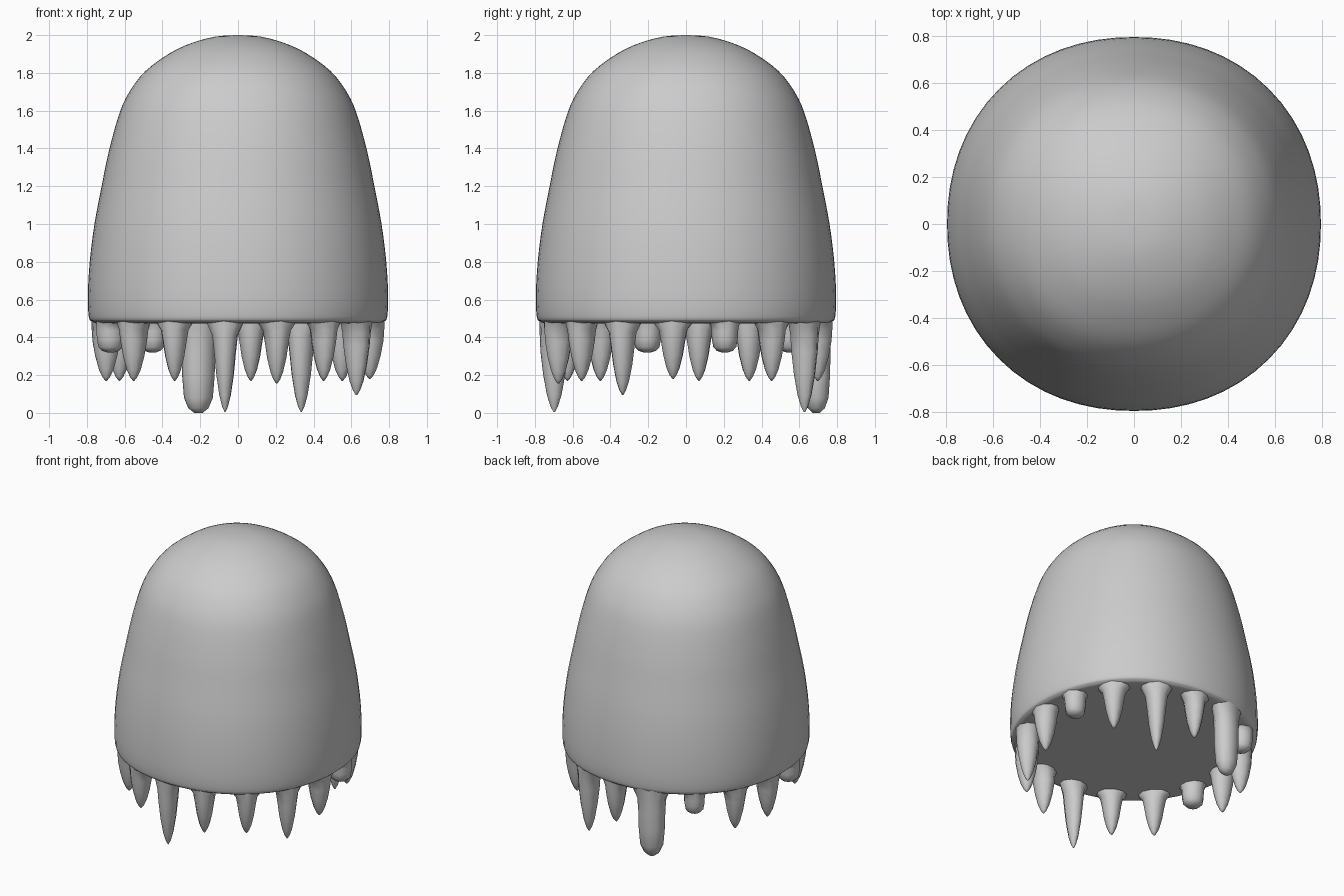
import bpy, bmesh, math
from mathutils import Vector

if "Cube" in bpy.data.objects:
    bpy.data.objects.remove(bpy.data.objects["Cube"])


def squarish(a):
    # slightly squared circle, as from a rounded cube
    n = 2.13
    return (abs(math.cos(a)) ** n + abs(math.sin(a)) ** n) ** (-1 / n)


def make_object(name, rings, smooth_angle):
    # skin a stack of rings and close both ends
    bm = bmesh.new()
    loops = [[bm.verts.new(p) for p in ring] for ring in rings]
    n = len(loops[0])
    for a, b in zip(loops, loops[1:]):
        for i in range(n):
            j = (i + 1) % n
            bm.faces.new((a[i], a[j], b[j], b[i]))
    bm.faces.new(loops[0])
    bm.faces.new(loops[-1])
    bmesh.ops.recalc_face_normals(bm, faces=bm.faces)
    me = bpy.data.meshes.new(name)
    bm.to_mesh(me)
    bm.free()
    ob = bpy.data.objects.new(name, me)
    bpy.context.collection.objects.link(ob)
    bpy.ops.object.select_all(action='DESELECT')
    ob.select_set(True)
    bpy.context.view_layer.objects.active = ob
    bpy.ops.object.shade_smooth_by_angle(angle=math.radians(smooth_angle))
    return ob


def spline(pts, steps):
    # Catmull-Rom through the profile points
    pts = [Vector(p) for p in pts]
    ext = [2 * pts[0] - pts[1]] + pts + [2 * pts[-1] - pts[-2]]
    out = []
    for p0, p1, p2, p3 in zip(ext, ext[1:], ext[2:], ext[3:]):
        for s in range(steps):
            t = s / steps
            out.append(0.5 * (2 * p1 + (p2 - p0) * t
                              + (2 * p0 - 5 * p1 + 4 * p2 - p3) * t * t
                              + (3 * p1 - p0 - 3 * p2 + p3) * t ** 3))
    return out + [pts[-1]]


# Domed body with a flat underside
profile = [(0.01, 2.0), (0.12, 1.992), (0.24, 1.96), (0.36, 1.905),
           (0.49, 1.81), (0.575, 1.7), (0.63, 1.58), (0.685, 1.38),
           (0.722, 1.2), (0.76, 1.0), (0.785, 0.8), (0.795, 0.62),
           (0.79, 0.51), (0.775, 0.485), (0.74, 0.475), (0.6, 0.475)]
SEG = 64
angles = [2 * math.pi * i / SEG for i in range(SEG)]
make_object("body", [[(r * squarish(a) * math.cos(a), r * squarish(a) * math.sin(a), z)
                      for a in angles] for r, z in spline(profile, 3)], 50)

# Hanging drips round the rim: (tip height, half width, blunt tip)
drips = [(0.18, 0.07, 0), (0.32, 0.07, 1), (0.17, 0.07, 0), (0.005, 0.066, 0),
         (0.17, 0.066, 0), (0.0, 0.09, 1), (0.32, 0.07, 1), (0.17, 0.07, 0),
         (0.17, 0.068, 0), (0.32, 0.075, 1), (0.17, 0.07, 0), (0.17, 0.066, 0),
         (0.005, 0.062, 0), (0.155, 0.066, 0), (0.17, 0.066, 0), (0.095, 0.066, 0)]
pointed = [(0, 1.75), (0.07, 1.5), (0.17, 1.12), (0.35, 0.95), (0.6, 0.76),
           (0.82, 0.5), (0.94, 0.26), (1, 0.05)]
blunt = [(0, 1.55), (0.07, 1.35), (0.17, 1.08), (0.35, 1.0), (0.6, 0.97),
         (0.84, 0.86), (0.95, 0.6), (1, 0.25)]
TOP = 0.495
for k, (tip, half, is_blunt) in enumerate(drips):
    a = math.radians(-5.6 + 22.5 * k)
    radial = Vector((math.cos(a), math.sin(a), 0))
    side = Vector((-math.sin(a), math.cos(a), 0))
    centre = radial * squarish(a) * (0.715 if half > 0.08 else 0.70)
    rings = []
    for t, w in blunt if is_blunt else pointed:
        z = TOP + (tip - TOP) * t
        depth = 0.077 * min(w, 1.0)
        rings.append([centre + radial * depth * math.cos(b) + side * half * w * math.sin(b)
                      + Vector((0, 0, z))
                      for b in [2 * math.pi * i / 10 for i in range(10)]])
    make_object(f"drip_{k + 1}", rings, 60)
